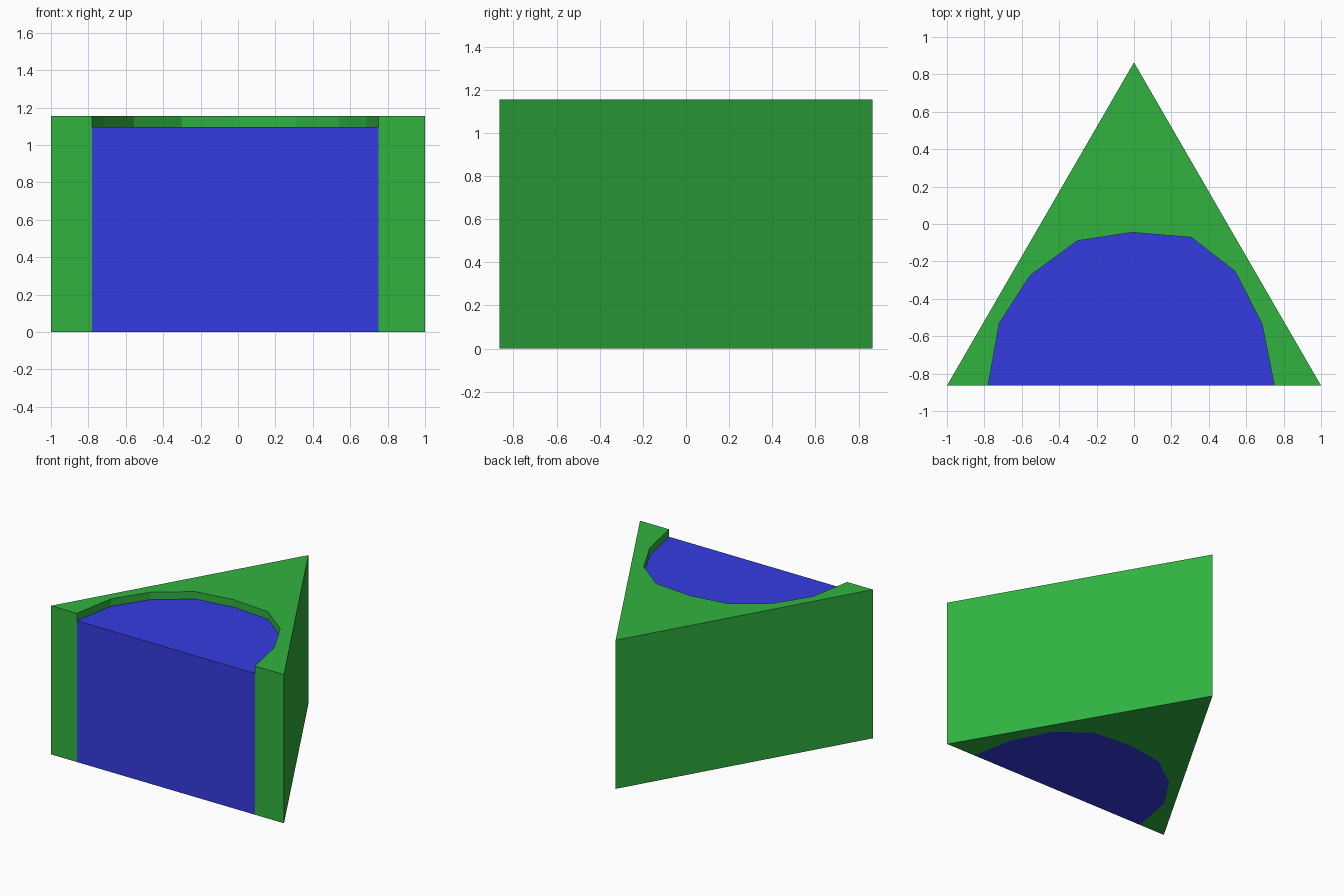
import bpy, bmesh

if "Cube" in bpy.data.objects:
    bpy.data.objects.remove(bpy.data.objects["Cube"])


def material(name, color):
    mat = bpy.data.materials.new(name)
    mat.diffuse_color = (*color, 1)
    mat.use_nodes = True
    mat.node_tree.nodes["Principled BSDF"].inputs["Base Color"].default_value = mat.diffuse_color
    return mat


def prism(name, outline, height, mat):
    """Extrude a flat outline from the ground up to the given height."""
    bm = bmesh.new()
    face = bm.faces.new([bm.verts.new((x, y, 0)) for x, y in outline])
    top = bmesh.ops.extrude_face_region(bm, geom=[face], use_keep_orig=True)
    verts = [v for v in top["geom"] if isinstance(v, bmesh.types.BMVert)]
    bmesh.ops.translate(bm, vec=(0, 0, height), verts=verts)
    bmesh.ops.recalc_face_normals(bm, faces=bm.faces)
    mesh = bpy.data.meshes.new(name)
    bm.to_mesh(mesh)
    bm.free()
    mesh.materials.append(mat)
    obj = bpy.data.objects.new(name, mesh)
    bpy.context.collection.objects.link(obj)
    return obj


FRONT = -0.864
# Slightly uneven arch, from left to right
arch = [(-0.78, FRONT), (-0.72, -0.53), (-0.555, -0.275), (-0.303, -0.09),
        (-0.01, -0.045), (0.307, -0.072), (0.54, -0.253), (0.685, -0.535),
        (0.75, FRONT)]

# Triangular block with the arch cut out of its front
block = [(-1, FRONT)] + arch + [(1, FRONT), (0, 0.864)]
prism("triangular_block", block, 1.155, material("green", (0.03, 0.45, 0.05)))

# Arch-shaped filling, a little lower than the block
prism("arch_filling", arch, 1.097, material("blue", (0.035, 0.045, 0.75)))
